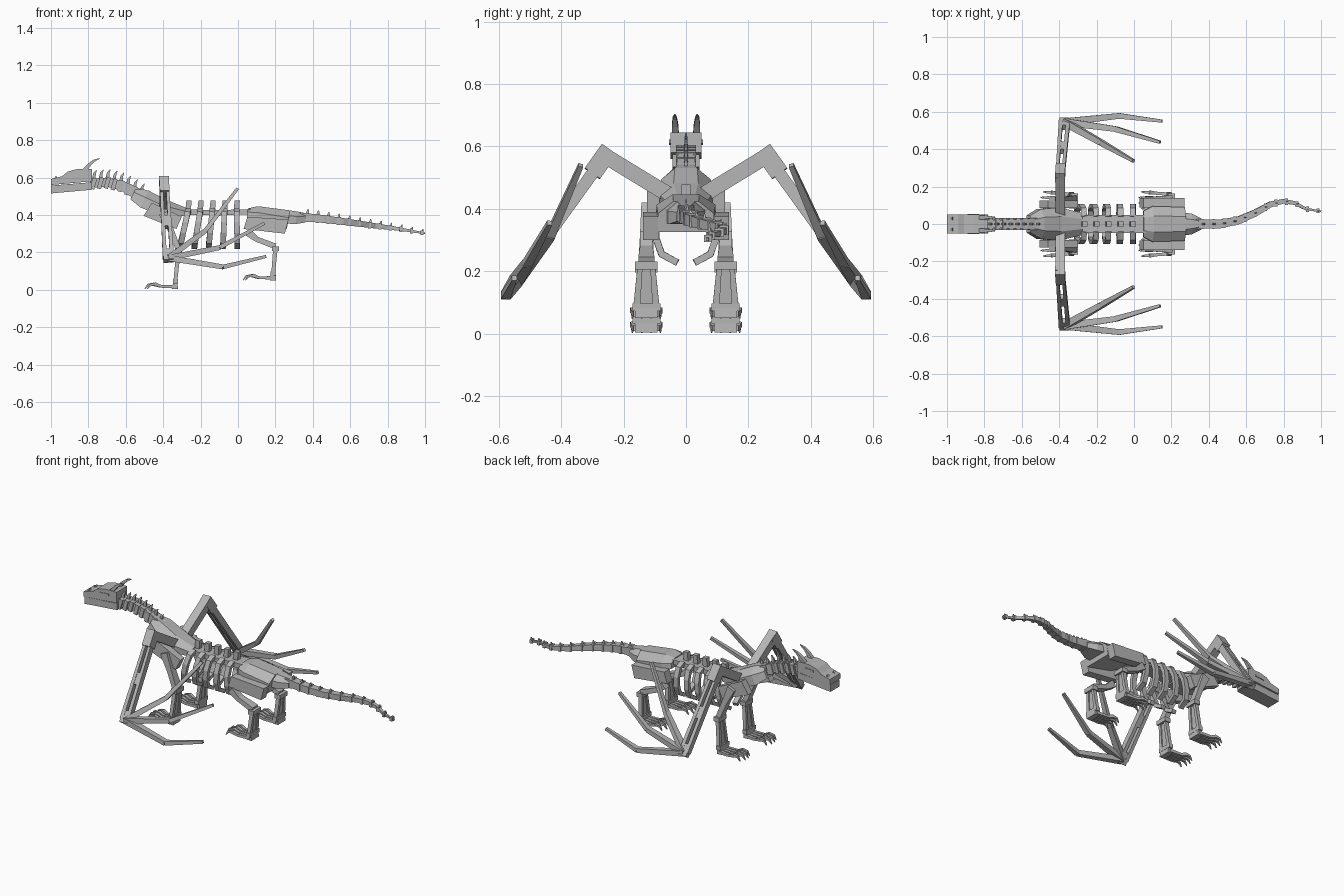
import bpy, bmesh, math
from mathutils import Vector

cube = bpy.data.objects.get("Cube")
if cube:
    bpy.data.objects.remove(cube, do_unlink=True)

bone = bpy.data.materials.new("bone_grey")
bone.use_nodes = True
GREY = (0.47, 0.47, 0.47, 1)
bone.diffuse_color = GREY
bone.node_tree.nodes["Principled BSDF"].inputs["Base Color"].default_value = GREY

SQUARE = [(-1, -1), (1, -1), (1, 1), (-1, 1)]
ROOF = [(-1, -1), (1, -1), (1, 0.2), (0.45, 1), (-0.45, 1), (-1, 0.2)]
Y = Vector((0, 1, 0))
X = Vector((1, 0, 0))


def finish(name, bm):
    bmesh.ops.recalc_face_normals(bm, faces=bm.faces)
    mesh = bpy.data.meshes.new(name)
    bm.to_mesh(mesh)
    bm.free()
    mesh.materials.append(bone)
    obj = bpy.data.objects.new(name, mesh)
    bpy.context.collection.objects.link(obj)
    return obj


def loft(name, path, sizes, side=Y, section=SQUARE):
    """Sweep a section along a path; sizes are half widths along side and across it."""
    path = [Vector(p) for p in path]
    bm = bmesh.new()
    rings = []
    for i, p in enumerate(path):
        t = (path[min(i + 1, len(path) - 1)] - path[max(i - 1, 0)]).normalized()
        s = (side - t * side.dot(t)).normalized()
        u = t.cross(s)
        w, h = sizes[i] if isinstance(sizes, list) else sizes
        rings.append([bm.verts.new(p + s * a * w + u * b * h) for a, b in section])
    n = len(section)
    for r0, r1 in zip(rings, rings[1:]):
        for k in range(n):
            bm.faces.new((r0[k], r0[(k + 1) % n], r1[(k + 1) % n], r1[k]))
    bm.faces.new(rings[0])
    bm.faces.new(rings[-1])
    return finish(name, bm)


def slab(name, profile, y, half):
    """Extrude an x-z profile along y."""
    bm = bmesh.new()
    face = bm.faces.new([bm.verts.new((x, y - half, z)) for x, z in profile])
    ext = bmesh.ops.extrude_face_region(bm, geom=[face])
    verts = [v for v in ext["geom"] if isinstance(v, bmesh.types.BMVert)]
    bmesh.ops.translate(bm, verts=verts, vec=(0, 2 * half, 0))
    return finish(name, bm)


def along(path, f):
    """Point at fraction f of a polyline, spaced by x."""
    x = path[0][0] + (path[-1][0] - path[0][0]) * f
    for a, b in zip(path, path[1:]):
        if x <= b[0] + 1e-6:
            return Vector(a).lerp(Vector(b), (x - a[0]) / (b[0] - a[0]))


# Head
slab("jaw", [(-1, .515), (-.78, .535), (-.78, .575), (-1, .557)], 0, .044)
slab("skull", [(-1, .56), (-.78, .58), (-.78, .645), (-.86, .645), (-.91, .632),
               (-.94, .607), (-1, .592)], 0, .05)
for s, tag in ((1, "back"), (-1, "front")):
    slab("brow_" + tag, [(-.89, .605), (-.83, .61), (-.83, .622), (-.89, .617)], s * .05, .004)
    slab("nostril_" + tag, [(-.99, .59), (-.965, .59), (-.972, .61)], s * .03, .008)
    loft("horn_" + tag, [(-.82, s * .034, .64), (-.795, s * .035, .668),
                         (-.77, s * .036, .69), (-.74, s * .036, .702)],
         [(.011, .011), (.01, .009), (.007, .006), (.002, .002)])

# Neck vertebrae with spines
neck = [(-.79, 0, .57), (-.7, 0, .575), (-.62, 0, .556), (-.55, 0, .52), (-.48, 0, .475)]
loft("neck", neck, [(.022, .024), (.022, .024), (.025, .026), (.03, .03), (.04, .035)])
for i in range(8):
    p = along(neck, (i + .5) / 8.5)
    loft(f"neck_vertebra_{i}", [p + Vector((-.011, 0, 0)), p + Vector((.011, 0, -.006))],
         (.032, .031))
    loft(f"neck_spine_{i}", [p + Vector((0, 0, .02)), p + Vector((.005, 0, .05)),
                             p + Vector((.016, 0, .068))],
         [(.006, .01), (.005, .007), (.002, .002)])

# Trunk
loft("chest", [(-.56, 0, .515), (-.5, 0, .485), (-.4, 0, .44), (-.28, 0, .415)],
     [(.045, .035), (.08, .05), (.088, .045), (.06, .022)], section=ROOF)
loft("spine", [(-.3, 0, .415), (-.1, 0, .412), (.12, 0, .418)], (.048, .014))
loft("pelvis", [(.05, 0, .41), (.1, 0, .405), (.27, 0, .375)],
     [(.07, .025), (.095, .042), (.09, .05)], section=ROOF)
loft("sacrum", [(.26, 0, .39), (.31, 0, .385), (.36, 0, .385)],
     [(.062, .036), (.055, .034), (.03, .025)], section=ROOF)

# Ribs and their upright vertebra blocks
for i in range(5):
    x = -.265 + i * .0645
    lean = -.045 + i * .012
    slab(f"vertebra_block_{i}", [(x - .017, .42), (x + .013, .42), (x + .017, .478),
                                 (x - .011, .478)], 0, .014)
    for s in (1, -1):
        arc = [(.04, .425), (.078, .41), (.096, .36), (.096, .305), (.078, .255), (.028, .228)]
        loft(f"rib_{i}_{s}", [(x + lean * (.43 - z) / .2, s * y, z) for y, z in arc],
             (.015, .011), side=X)

# Tail with spines
tail = [(.33, 0, .39), (.46, 0, .378), (.56, .02, .365), (.65, .06, .353), (.73, .105, .342),
        (.8, .122, .333), (.86, .112, .325), (.92, .08, .315), (1, .068, .302)]
loft("tail", tail, [(.026 - .0027 * i, .023 - .0023 * i) for i in range(9)])
for i in range(12):
    p = along(tail, (i + .7) / 12)
    r = 1 - i * .05
    up = Vector((.006, 0, .045 * r))
    loft(f"tail_spine_{i}", [p + up * .2, p + up], [(.006 * r, .012 * r), (.002, .003)])
    loft(f"tail_vertebra_{i}", [p - X * .008, p + X * .008], (.028 * r, .025 * r))


def foot(name, x, y, z, length):
    """Four splayed toes with hooked claws."""
    slab(name + "_heel", [(x - .02, z), (x + .014, z), (x + .012, z + .03), (x - .012, z + .03)],
         y, .036)
    for k in range(4):
        a = (k - 1.5) / 1.5
        reach = length * (1 - .12 * abs(a))
        loft(f"{name}_toe_{k}",
             [(x, y + a * .032, z + .014), (x - reach * .5, y + a * .038, z + .014),
              (x - reach * .72, y + a * .042, z + .026)],
             [(.009, .009), (.008, .007), (.01, .009)])
        loft(f"{name}_claw_{k}",
             [(x - reach * .7, y + a * .042, z + .026), (x - reach * .9, y + a * .044, z + .022),
              (x - reach, y + a * .045, z)],
             [(.008, .008), (.006, .006), (.002, .002)])


def shin(name, top, bottom):
    """Paired bones between a knee block and an ankle block."""
    (x0, y, z0), (x1, _, z1) = top, bottom
    loft(name + "_knee", [(x0, y, z0 + .012), (x0, y, z0 - .014)], (.036, .019))
    loft(name + "_plate", [(x0, y, z0), (x1, y, z1)], [(.02, .005), (.03, .005)])
    for k in (-1, 1):
        loft(f"{name}_bone_{k}", [(x0, y + k * .02, z0), (x1, y + k * .031, z1)],
             [(.008, .012), (.011, .01)])
    loft(name + "_ankle", [(x1, y, z1 + .012), (x1, y, z1 - .012)], (.045, .013))


def wing_bone(name, a, b, c):
    """Two jointed segments of a wing finger, with a tapered tip."""
    loft(name + "_base", [a, b], [(.02, .016), (.015, .013)])
    loft(name + "_tip", [b, c], [(.015, .012), (.008, .008)])


for s, tag in ((1, "back"), (-1, "front")):
    y = s * .127
    # Front leg
    slab("shoulder_blade_" + tag, [(-.505, .395), (-.46, .465), (-.3, .39), (-.33, .325)],
         s * .105, .02)
    loft("upper_arm_" + tag, [(-.4, s * .125, .41), (-.36, y, .32), (-.32, y, .22)],
         [(.018, .024), (.02, .016), (.026, .014)])
    shin("fore_shin_" + tag, (-.318, y, .21), (-.335, y, .045))
    foot("fore_foot_" + tag, -.335, y, .004, .17)
    # Hind leg
    slab("hip_plate_" + tag, [(.03, .325), (.05, .39), (.27, .375), (.25, .3)], s * .113, .025)
    loft("thigh_" + tag, [(.05, y, .31), (.1, y, .27), (.2, y, .232)],
         [(.02, .022), (.02, .014), (.026, .015)])
    shin("hind_shin_" + tag, (.2, y, .22), (.188, y, .085))
    foot("hind_foot_" + tag, .19, y, .05, .17)
    # Wing arm
    elbow, wrist = Vector((-.395, s * .26, .57)), Vector((-.372, s * .545, .17))
    loft("wing_upper_" + tag, [(-.395, s * .055, .445), elbow], [(.026, .025), (.025, .025)], side=X)
    d = (wrist - elbow).normalized()
    loft("wing_elbow_" + tag, [elbow - d * .025, elbow + d * .07], (.026, .03), side=X)
    for k in (-1, 1):
        off = X * k * .016
        loft(f"wing_forearm_{tag}_{k}", [elbow + off, wrist + off * 1.2],
             [(.008, .02), (.011, .017)], side=X)
    for f in (.55, 1):
        p = elbow.lerp(wrist, f)
        loft(f"wing_bridge_{tag}_{f}", [p - d * .05, p + d * .02], (.026, .016), side=X)
    # Wing fingers
    wing_bone("finger_low_" + tag, wrist, (-.08, s * .578, .122), (.15, s * .55, .178))
    wing_bone("finger_middle_" + tag, wrist, (-.1, s * .508, .225), (.14, s * .437, .355))
    wing_bone("finger_high_" + tag, wrist, (-.175, s * .435, .315), (-.003, s * .337, .54))
